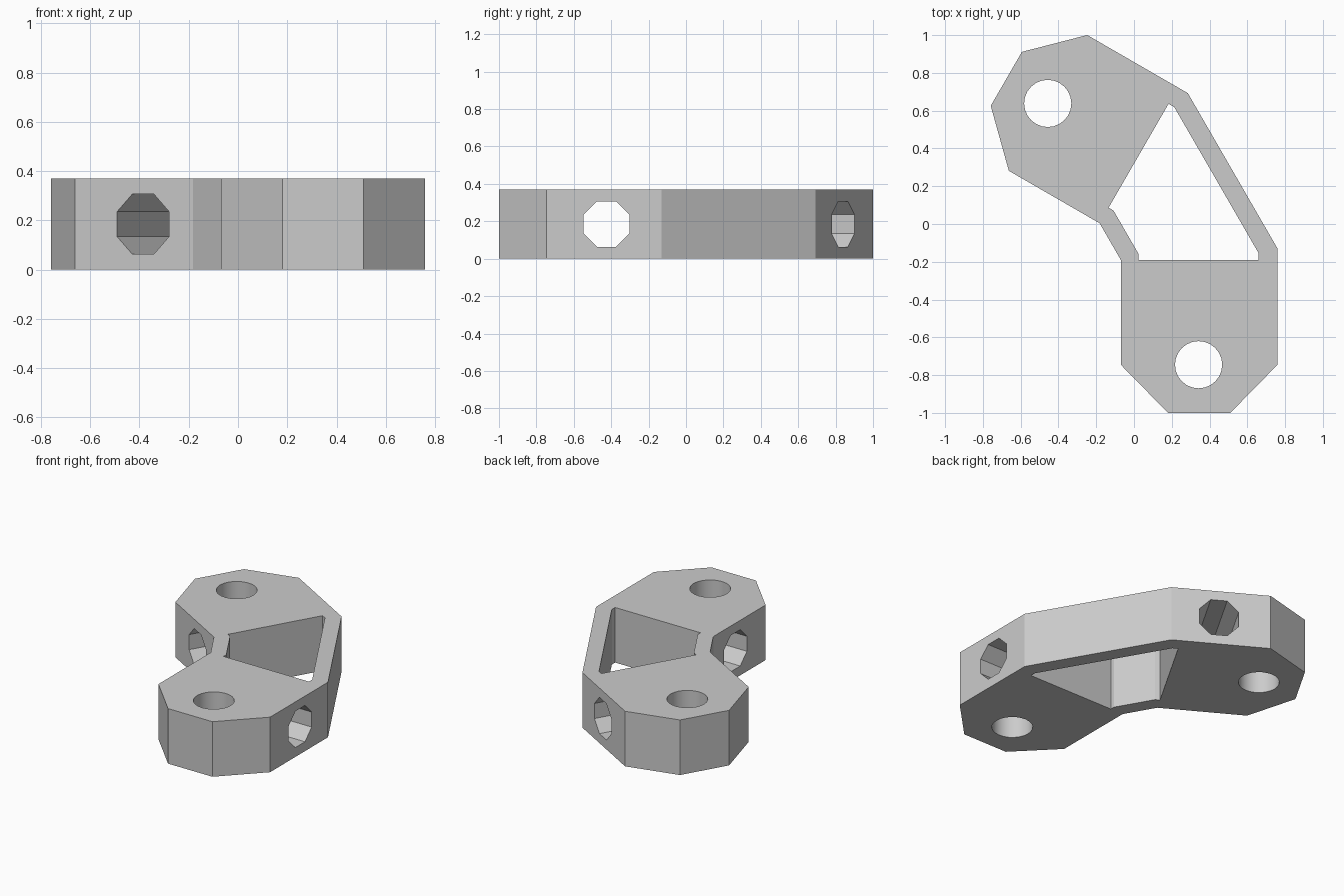
import bpy, bmesh, math
from mathutils import Vector, Matrix

if "Cube" in bpy.data.objects:
    bpy.data.objects.remove(bpy.data.objects["Cube"])

HEIGHT = 0.37
MIRROR_POINT = Vector((-0.055, -0.052))
MIRROR_NORMAL = Vector((-0.5, math.sqrt(0.75)))

grey = bpy.data.materials.new("plain grey")
grey.use_nodes = True
grey.diffuse_color = (0.6, 0.6, 0.6, 1)
grey.node_tree.nodes["Principled BSDF"].inputs["Base Color"].default_value = (0.6, 0.6, 0.6, 1)


def reflect(p):
    p = Vector(p)
    return p - 2 * (p - MIRROR_POINT).dot(MIRROR_NORMAL) * MIRROR_NORMAL


def symmetric(half):
    """Close a half profile with its reflection in the bend line."""
    return [Vector(p) for p in half] + [reflect(p) for p in reversed(half)]


def prism(name, points, z0, z1):
    bm = bmesh.new()
    base = bm.faces.new([bm.verts.new((p[0], p[1], z0)) for p in points])
    top = bmesh.ops.extrude_face_region(bm, geom=[base])["geom"]
    bmesh.ops.translate(bm, vec=(0, 0, z1 - z0),
                        verts=[v for v in top if isinstance(v, bmesh.types.BMVert)])
    bmesh.ops.recalc_face_normals(bm, faces=bm.faces)
    mesh = bpy.data.meshes.new(name)
    bm.to_mesh(mesh)
    bm.free()
    mesh.materials.append(grey)
    obj = bpy.data.objects.new(name, mesh)
    bpy.context.collection.objects.link(obj)
    return obj


def ring(sides, radius, turn=0):
    return [(radius * math.cos(turn + math.tau * i / sides),
             radius * math.sin(turn + math.tau * i / sides)) for i in range(sides)]


# Bent plate: one arm reflected into the other
bracket = prism("angled_bracket", symmetric([
    (-0.07, -0.19), (-0.07, -0.745), (0.18, -1), (0.51, -1),
    (0.76, -0.745), (0.76, -0.13)]), 0, HEIGHT)

# Central window between the thin side walls
cutters = [prism("window_cutter", symmetric([
    (0.025, -0.16), (0.025, -0.19), (0.66, -0.19), (0.66, -0.155)]), -0.1, HEIGHT + 0.1)]

# Round upright bolt holes and octagonal cross holes
bolt, cross = Vector((0.342, -0.745)), Vector((0.345, -0.425))
for centre, axis_angle in ((bolt, None), (reflect(bolt), None),
                           (cross, 0), (reflect(cross), math.radians(60))):
    if axis_angle is None:
        hole = prism("bolt_hole_cutter", ring(24, 0.125), -0.1, HEIGHT + 0.1)
        turn, z = Matrix(), 0
    else:
        hole = prism("cross_hole_cutter", ring(8, 0.132, math.pi / 8), -0.6, 0.6)
        turn = Matrix.Rotation(axis_angle, 4, "Z") @ Matrix.Rotation(math.pi / 2, 4, "Y")
        z = HEIGHT / 2
    hole.data.transform(Matrix.Translation((centre.x, centre.y, z)) @ turn)
    cutters.append(hole)

# Cut the openings and discard the cutters
bpy.context.view_layer.objects.active = bracket
for cutter in cutters:
    cutter.hide_render = True
    mod = bracket.modifiers.new("cut", "BOOLEAN")
    mod.operation, mod.solver, mod.object = "DIFFERENCE", "EXACT", cutter
    bpy.ops.object.modifier_apply(modifier=mod.name)
    bpy.data.objects.remove(cutter)

# Smooth bolt holes, crisp bends
bpy.ops.object.select_all(action="DESELECT")
bracket.select_set(True)
bpy.ops.object.shade_smooth_by_angle(angle=math.radians(25))
